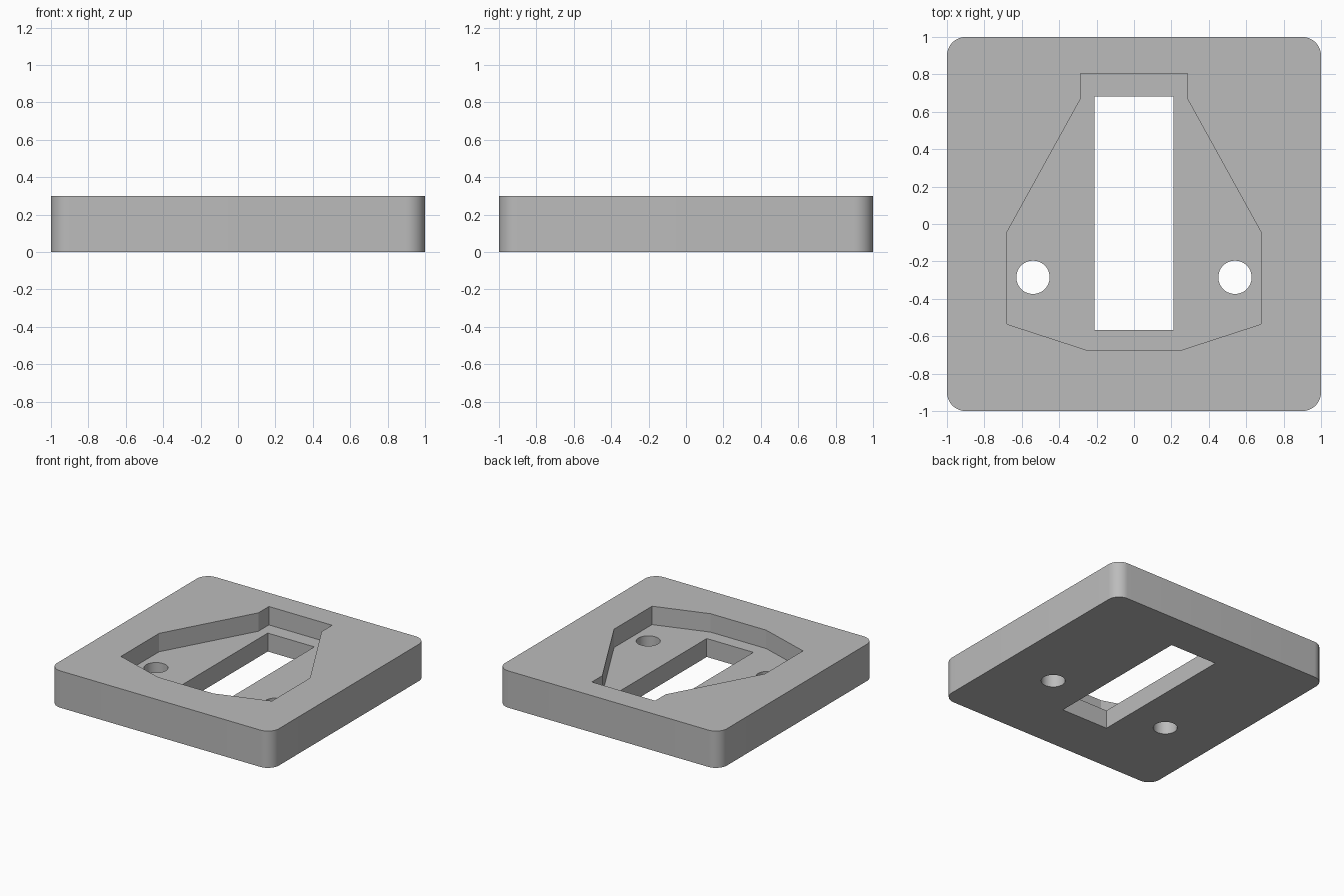
import bpy
import bmesh
import math

cube = bpy.data.objects.get("Cube")
if cube:
    bpy.data.objects.remove(cube, do_unlink=True)

HEIGHT = 0.3
FLOOR = 0.15

grey = bpy.data.materials.new("plain grey")
grey.use_nodes = True
colour = (0.5, 0.5, 0.5, 1)
grey.diffuse_color = colour
grey.node_tree.nodes["Principled BSDF"].inputs["Base Color"].default_value = colour


def prism(name, outline, bottom, top):
    """Extrude a counter-clockwise outline between two heights."""
    bm = bmesh.new()
    face = bm.faces.new([bm.verts.new((x, y, bottom)) for x, y in outline])
    extruded = bmesh.ops.extrude_face_region(bm, geom=[face])["geom"]
    moved = [v for v in extruded if isinstance(v, bmesh.types.BMVert)]
    bmesh.ops.translate(bm, verts=moved, vec=(0, 0, top - bottom))
    bmesh.ops.recalc_face_normals(bm, faces=bm.faces)
    mesh = bpy.data.meshes.new(name)
    bm.to_mesh(mesh)
    bm.free()
    mesh.materials.append(grey)
    obj = bpy.data.objects.new(name, mesh)
    bpy.context.collection.objects.link(obj)
    return obj


def arc(cx, cy, radius, start, sweep, steps):
    angles = [math.radians(start + sweep * i / steps) for i in range(steps + 1)]
    return [(cx + radius * math.cos(a), cy + radius * math.sin(a)) for a in angles]


# Square block with rounded upright corners
radius = 0.1
inner = 1 - radius
outline = []
for i, (sx, sy) in enumerate([(1, 1), (-1, 1), (-1, -1), (1, -1)]):
    outline += arc(sx * inner, sy * inner, radius, 90 * i, 90, 12)
block = prism("base_block", outline, 0, HEIGHT)

# Symmetric pocket, open at the top
half = [(0.25, -0.675), (0.68, -0.535), (0.68, -0.045), (0.285, 0.67), (0.285, 0.805)]
pocket = half + [(-x, y) for x, y in reversed(half)]
cutters = [prism("pocket_cutter", pocket, FLOOR, HEIGHT + 0.1)]

# Slot through the pocket floor
slot = [(-0.21, -0.567), (0.21, -0.567), (0.21, 0.683), (-0.21, 0.683)]
cutters.append(prism("slot_cutter", slot, -0.1, FLOOR + 0.05))

# Round screw holes on both sides
for side in (-1, 1):
    circle = arc(side * 0.54, -0.285, 0.089, 0, 360, 48)[:-1]
    cutters.append(prism("screw_hole_cutter", circle, -0.1, FLOOR + 0.05))

# Cut the openings, then drop the cutters
bpy.context.view_layer.objects.active = block
for cutter in cutters:
    cutter.hide_render = True
    mod = block.modifiers.new("cut", 'BOOLEAN')
    mod.operation = 'DIFFERENCE'
    mod.solver = 'EXACT'
    mod.object = cutter
    bpy.ops.object.modifier_apply(modifier=mod.name)
    bpy.data.objects.remove(cutter, do_unlink=True)

# Smooth the rounded walls and keep the edges sharp
bpy.ops.object.select_all(action='DESELECT')
block.select_set(True)
bpy.ops.object.shade_smooth_by_angle(angle=math.radians(15))
